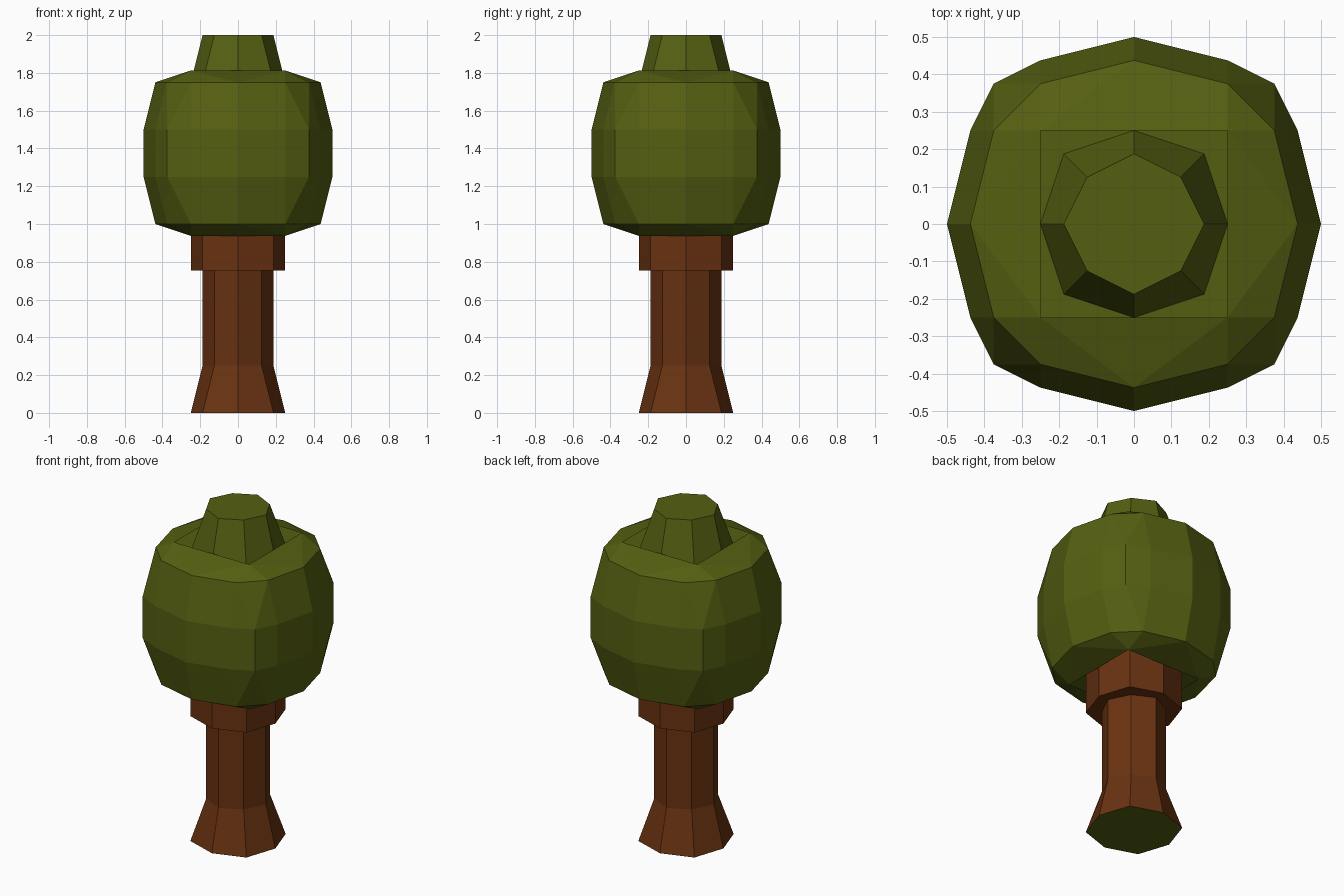
import bpy, bmesh

if "Cube" in bpy.data.objects:
    bpy.data.objects.remove(bpy.data.objects["Cube"])


def material(name, rgb):
    m = bpy.data.materials.new(name)
    m.diffuse_color = (*rgb, 1)
    m.use_nodes = True
    m.node_tree.nodes["Principled BSDF"].inputs["Base Color"].default_value = m.diffuse_color
    return m


green = material("leaf green", (0.091, 0.114, 0.0056))
brown = material("bark brown", (0.141, 0.032, 0.0056))


def finish(name, bm, mats):
    me = bpy.data.meshes.new(name)
    bm.to_mesh(me)
    bm.free()
    for m in mats:
        me.materials.append(m)
    ob = bpy.data.objects.new(name, me)
    bpy.context.collection.objects.link(ob)
    return ob


def quarter_turns(points):
    """Repeat the points of one quadrant around the z axis."""
    out = []
    for _ in range(4):
        out += points
        points = [(-y, x) for x, y in points]
        
    return out


def octagon(a, d):
    return quarter_turns([(a, 0), (d, d)])


def loft(name, levels, mats):
    """Join octagon rings (z, axis radius, diagonal offset), with end caps."""
    bm = bmesh.new()
    rings = [[bm.verts.new((x, y, z)) for x, y in octagon(a, d)] for z, a, d in levels]
    for lo, hi in zip(rings, rings[1:]):
        for i in range(8):
            j = (i + 1) % 8
            bm.faces.new((lo[i], lo[j], hi[j], hi[i]))
    bm.faces.new(rings[0][::-1])
    bm.faces.new(rings[-1])
    bm.normal_update()
    return finish(name, bm, mats), levels


# Trunk: flared foot, straight stem, wider collar; the underside is green
trunk, _ = loft("trunk", [(0, 0.25, 0.1875), (0.25, 0.1875, 0.125), (0.755, 0.1875, 0.125),
                          (0.755, 0.25, 0.1875), (1.0, 0.25, 0.1875)], [brown, green])
for p in trunk.data.polygons:
    if p.center.z < 0.01:
        p.material_index = 1

# Tapered crown tip
loft("crown_tip", [(1.75, 0.25, 0.1875), (2.0, 0.1875, 0.125)], [green])

# Foliage: convex shell with square openings at both ends
wide = quarter_turns([(0.5, 0), (0.4375, 0.25), (0.375, 0.375), (0.25, 0.4375)])
narrow = quarter_turns([(0.4375, 0), (0.375, 0.25), (0.25, 0.375)])
square = quarter_turns([(0.25, 0.25)])
bm = bmesh.new()
for ring, height in ((wide, 0.125), (narrow, 0.375), (square, 0.4375)):
    for s in (-1, 1):
        for x, y in ring:
            bm.verts.new((x, y, 1.375 + s * height))
bmesh.ops.convex_hull(bm, input=bm.verts[:])
bmesh.ops.dissolve_limit(bm, angle_limit=0.01, verts=bm.verts[:], edges=bm.edges[:])
bm.normal_update()
ends = [f for f in bm.faces if abs(f.normal.z) > 0.999]
bmesh.ops.delete(bm, geom=ends, context='FACES_ONLY')
# Recessed floor and ceiling inside the openings
for z, ring in ((1.75, narrow), (1.0, narrow[::-1])):
    bm.faces.new([bm.verts.new((x, y, z)) for x, y in ring])
finish("foliage", bm, [green])
